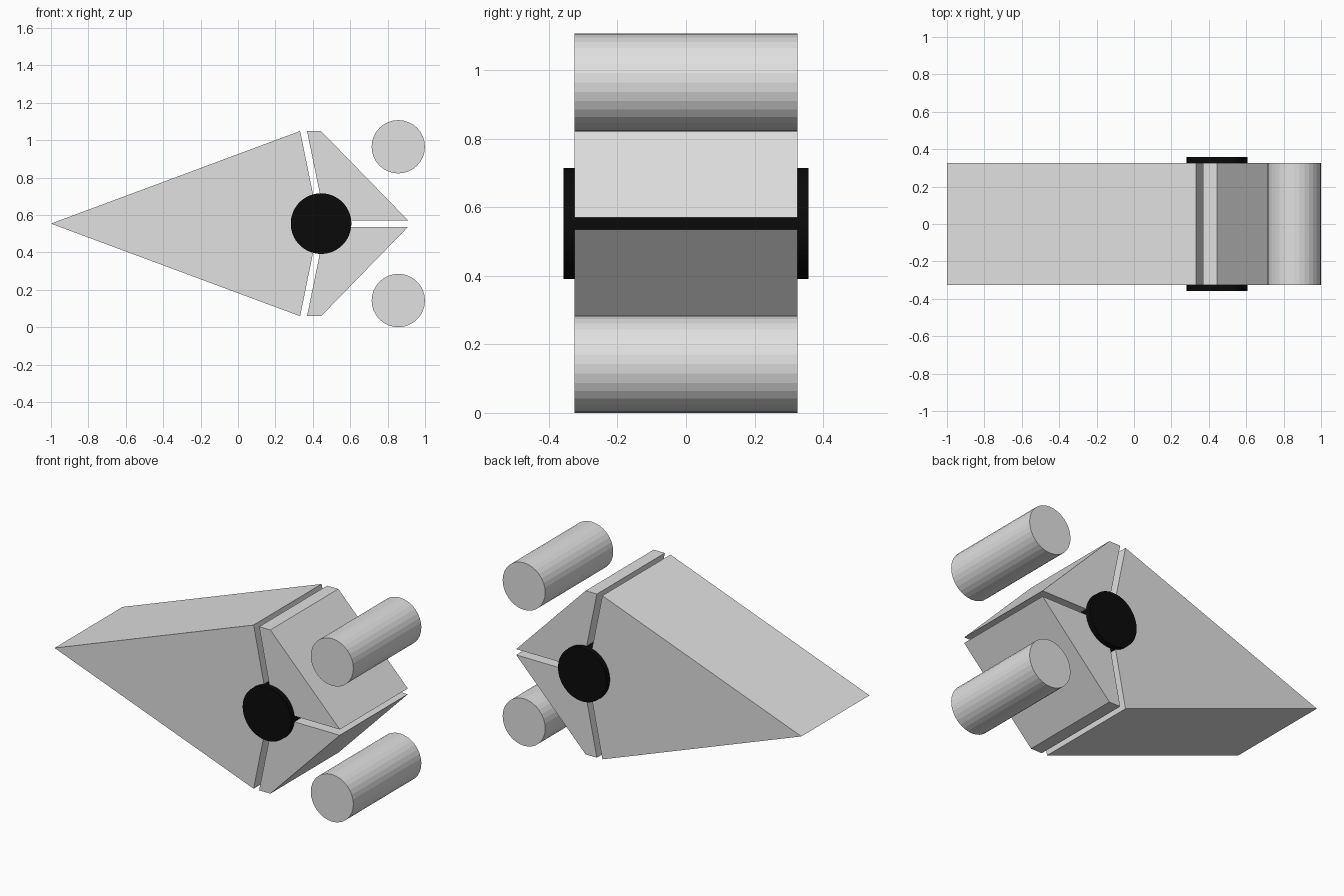
import bpy, bmesh, math
from mathutils import Matrix

if "Cube" in bpy.data.objects:
    bpy.data.objects.remove(bpy.data.objects["Cube"])

MID = 0.5535      # height of the mirror line
HALF = 0.325      # half depth of the body


def material(name, value):
    m = bpy.data.materials.new(name)
    m.diffuse_color = (value, value, value, 1)
    m.use_nodes = True
    m.node_tree.nodes["Principled BSDF"].inputs["Base Color"].default_value = m.diffuse_color
    return m


grey = material("light grey", 0.75)
black = material("black", 0.003)


def finish(name, bm, mat):
    bmesh.ops.recalc_face_normals(bm, faces=bm.faces)
    mesh = bpy.data.meshes.new(name)
    bm.to_mesh(mesh)
    bm.free()
    mesh.materials.append(mat)
    bpy.context.collection.objects.link(bpy.data.objects.new(name, mesh))


def prism(name, profile, mat):
    """Extrude an x/z profile (z relative to the mirror line) along y."""
    bm = bmesh.new()
    face = bm.faces.new([bm.verts.new((x, -HALF, MID + z)) for x, z in profile])
    ext = bmesh.ops.extrude_face_region(bm, geom=[face])
    verts = [v for v in ext["geom"] if isinstance(v, bmesh.types.BMVert)]
    bmesh.ops.translate(bm, verts=verts, vec=(0, 2 * HALF, 0))
    finish(name, bm, mat)


def rod(name, x, z, radius, half, sides, mat):
    """Cylinder lying along y."""
    bm = bmesh.new()
    bmesh.ops.create_cone(
        bm, cap_ends=True, segments=sides, radius1=radius, radius2=radius,
        depth=2 * half,
        matrix=Matrix.Translation((x, 0, MID + z)) @ Matrix.Rotation(math.pi / 2, 4, 'X'))
    finish(name, bm, mat)


# long pointed wedge
prism("main_wedge", [(-1, 0), (0.332, -0.495), (0.433, 0), (0.332, 0.495)], grey)

# mirrored rear blocks and loose rods
for side, s in (("upper", 1), ("lower", -1)):
    prism(side + "_rear_block",
          [(0.369, s * 0.495), (0.444, s * 0.495), (0.909, s * 0.0175), (0.467, s * 0.0175)], grey)
    rod(side + "_rod", 0.857, s * 0.411, 0.1425, HALF, 32, grey)

# black hub running through the joint
rod("hub", 0.444, 0, 0.162, 0.358, 64, black)
